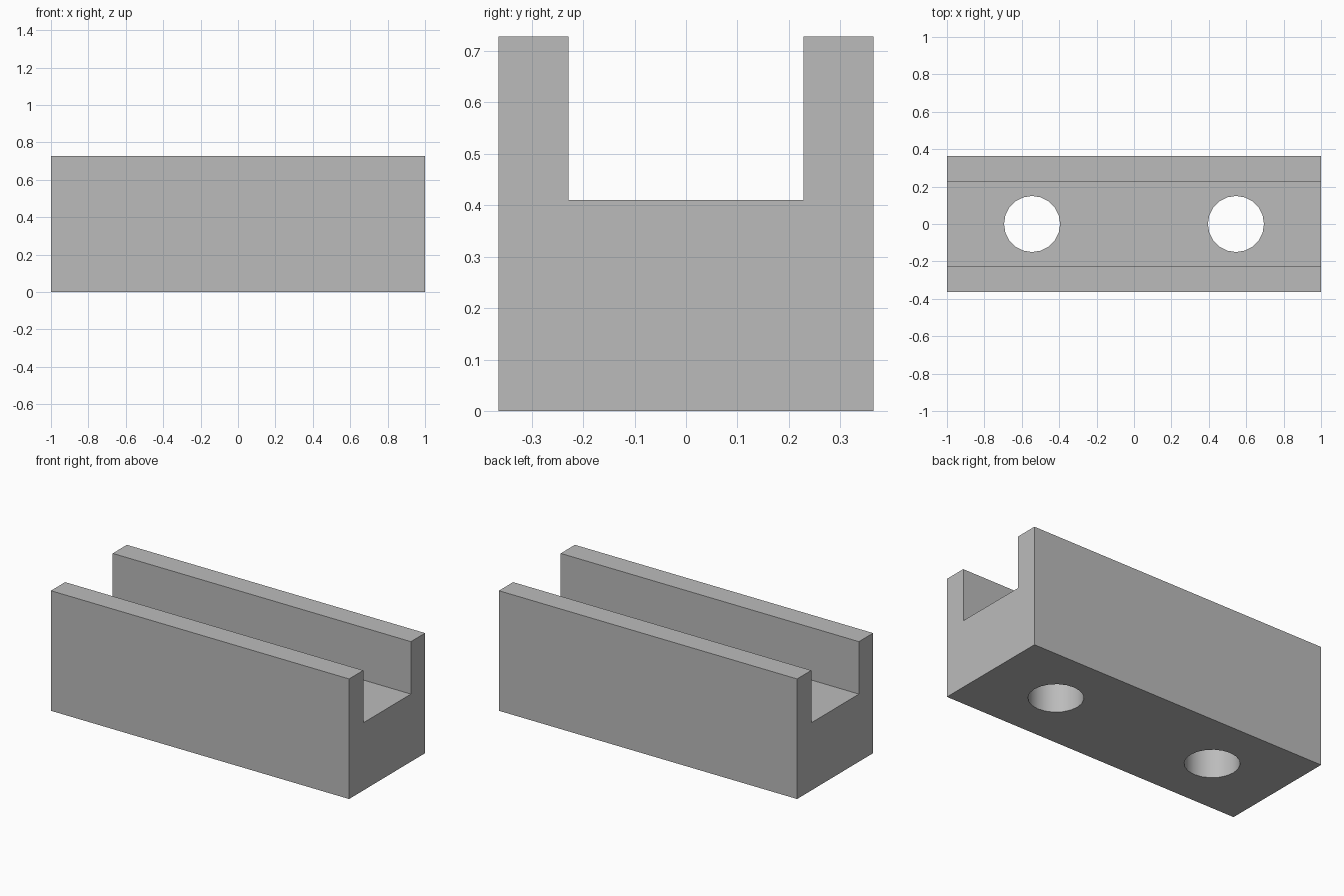
import bpy
import bmesh
import math

LENGTH, HALF_DEPTH, HEIGHT = 2.0, 0.364, 0.728
SLOT_HALF, SLOT_FLOOR = 0.228, 0.41
HOLE_X, HOLE_RADIUS, HOLE_SIDES = 0.545, 0.15, 20

cube = bpy.data.objects.get("Cube")
if cube:
    bpy.data.objects.remove(cube, do_unlink=True)

# Plain grey for the whole part
grey = bpy.data.materials.new("plain grey")
grey.use_nodes = True
color = (0.5, 0.5, 0.5, 1)
grey.diffuse_color = color
grey.node_tree.nodes["Principled BSDF"].inputs["Base Color"].default_value = color

# Slotted block: half of the channel profile, mirrored and extruded along x
half = [(HALF_DEPTH, 0), (HALF_DEPTH, HEIGHT), (SLOT_HALF, HEIGHT), (SLOT_HALF, SLOT_FLOOR)]
profile = half + [(-y, z) for y, z in reversed(half)]
bm = bmesh.new()
face = bm.faces.new([bm.verts.new((-LENGTH / 2, y, z)) for y, z in profile])
extruded = bmesh.ops.extrude_face_region(bm, geom=[face])["geom"]
bmesh.ops.translate(bm, vec=(LENGTH, 0, 0),
                    verts=[v for v in extruded if isinstance(v, bmesh.types.BMVert)])
bmesh.ops.recalc_face_normals(bm, faces=bm.faces)
mesh = bpy.data.meshes.new("slotted_block")
bm.to_mesh(mesh)
bm.free()
block = bpy.data.objects.new("slotted_block", mesh)
bpy.context.collection.objects.link(block)
mesh.materials.append(grey)
bpy.context.view_layer.objects.active = block

# Two round holes through the slot floor
for side, x in (("left", HOLE_X), ("right", -HOLE_X)):
    bpy.ops.mesh.primitive_cylinder_add(vertices=HOLE_SIDES, radius=HOLE_RADIUS,
                                        depth=2, location=(x, 0, 0))
    cutter = bpy.context.object
    cutter.name = side + "_hole_cutter"
    cutter.data.materials.append(grey)
    cut = block.modifiers.new(side + "_hole", 'BOOLEAN')
    cut.operation = 'DIFFERENCE'
    cut.solver = 'EXACT'
    cut.object = cutter
    bpy.ops.object.select_all(action='DESELECT')
    block.select_set(True)
    bpy.context.view_layer.objects.active = block
    bpy.ops.object.modifier_apply(modifier=cut.name)
    bpy.data.objects.remove(cutter, do_unlink=True)

# Smooth hole walls, crisp block edges
bpy.ops.object.shade_smooth_by_angle(angle=math.radians(30))
